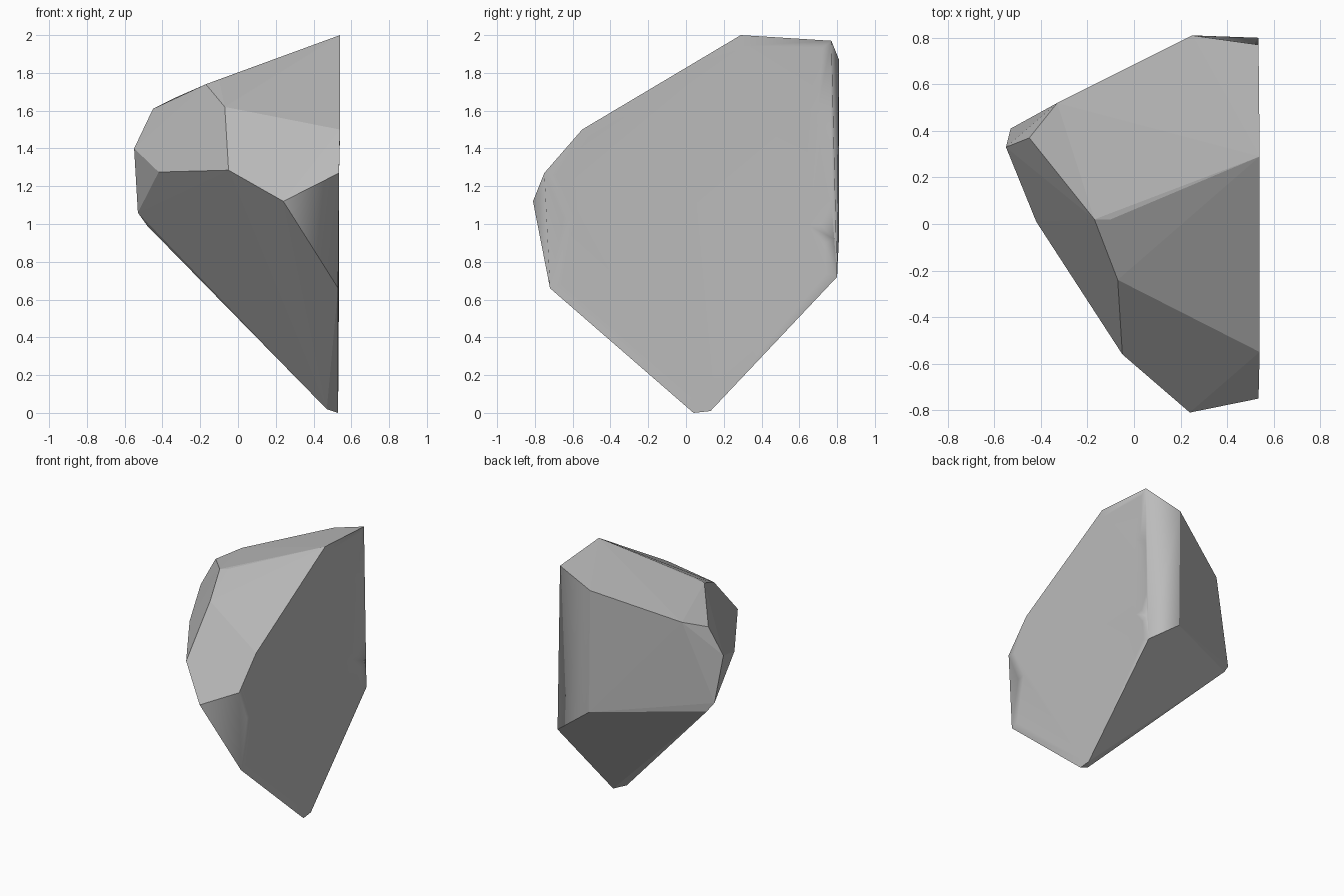
import bpy, bmesh
from mathutils import Vector

cube = bpy.data.objects.get("Cube")
if cube:
    bpy.data.objects.remove(cube, do_unlink=True)

# Named corners of the boulder
flat_side = [(.54, .29, 2), (.535, .77, 1.97), (.535, .8, .72), (.53, .13, .01), (.53, .04, 0),
             (.53, -.72, .66), (.535, -.75, 1.27), (.54, -.55, 1.5)]
top_rim = [(-.45, .37, 1.61), (-.1, .02, 1.76), (-.17, .02, 1.74), (.25, .81, 1.87), (-.33, .52, 1.67)]
front_rim = [(-.07, -.24, 1.62), (-.05, -.56, 1.285), (.24, -.81, 1.12), (-.42, .01, 1.275)]
tail = [(-.55, .33, 1.4), (-.53, .41, 1.06), (-.48, .43, .99), (.26, .81, .93), (.47, .05, .02)]

bm = bmesh.new()
for co in flat_side + top_rim + front_rim + tail:
    bm.verts.new(co)
bmesh.ops.convex_hull(bm, input=bm.verts)
bmesh.ops.delete(bm, geom=[v for v in bm.verts if not v.link_faces], context='VERTS')


def near(co):
    return min(bm.verts, key=lambda v: (v.co - Vector(co)).length)


# Merge the broken side into one face
side_faces = [f for f in bm.faces if f.normal.x > .95 and min(v.co.x for v in f.verts) > .5]
bmesh.ops.dissolve_faces(bm, faces=side_faces, use_verts=False)


def chip(start, end, points):
    """Break the edge between two corners into a chipped path."""
    a, b = near(start), near(end)
    edge = bm.edges.get((a, b))
    for p in points:
        if not edge:
            return
        edge, v = bmesh.utils.edge_split(edge, a, .5)
        v.co = p
        a = v
        edge = bm.edges.get((a, b))


# Chipped front notch and worn rear edge
chip(flat_side[6], flat_side[5], [(.53, -.65, 1.03)])
chip(flat_side[1], flat_side[2], [(.525, .7, 1.63), (.53, .765, 1.52), (.53, .77, 1.12),
                                  (.525, .71, 1), (.535, .785, .92)])
bm.normal_update()

# Soft border around the broken side
side = max(bm.faces, key=lambda f: f.calc_area() * f.normal.x)
ring = bmesh.ops.inset_region(bm, faces=[side], thickness=.06, use_even_offset=False)['faces']
side.smooth = True
for f in ring:
    f.smooth = True

# Worn strips share soft shading with the broken side
bm.normal_update()
for f in bm.faces:
    c = f.calc_center_median()
    worn_back = all(v.co.y > .65 and v.co.x > .2 for v in f.verts)
    worn_front = all(v.co.y < -.6 and v.co.x > .2 for v in f.verts)
    if (worn_back or worn_front) and f.normal.z < .5:
        f.smooth = True

bmesh.ops.triangulate(bm, faces=[f for f in bm.faces if len(f.verts) > 4], ngon_method='EAR_CLIP')
bmesh.ops.recalc_face_normals(bm, faces=bm.faces)
mesh = bpy.data.meshes.new("boulder")
bm.to_mesh(mesh)
bm.free()
boulder = bpy.data.objects.new("boulder", mesh)
bpy.context.collection.objects.link(boulder)

# Plain stone colour
stone = bpy.data.materials.new("grey stone")
stone.use_nodes = True
colour = (.5, .5, .5, 1)
stone.diffuse_color = colour
stone.node_tree.nodes["Principled BSDF"].inputs["Base Color"].default_value = colour
mesh.materials.append(stone)
